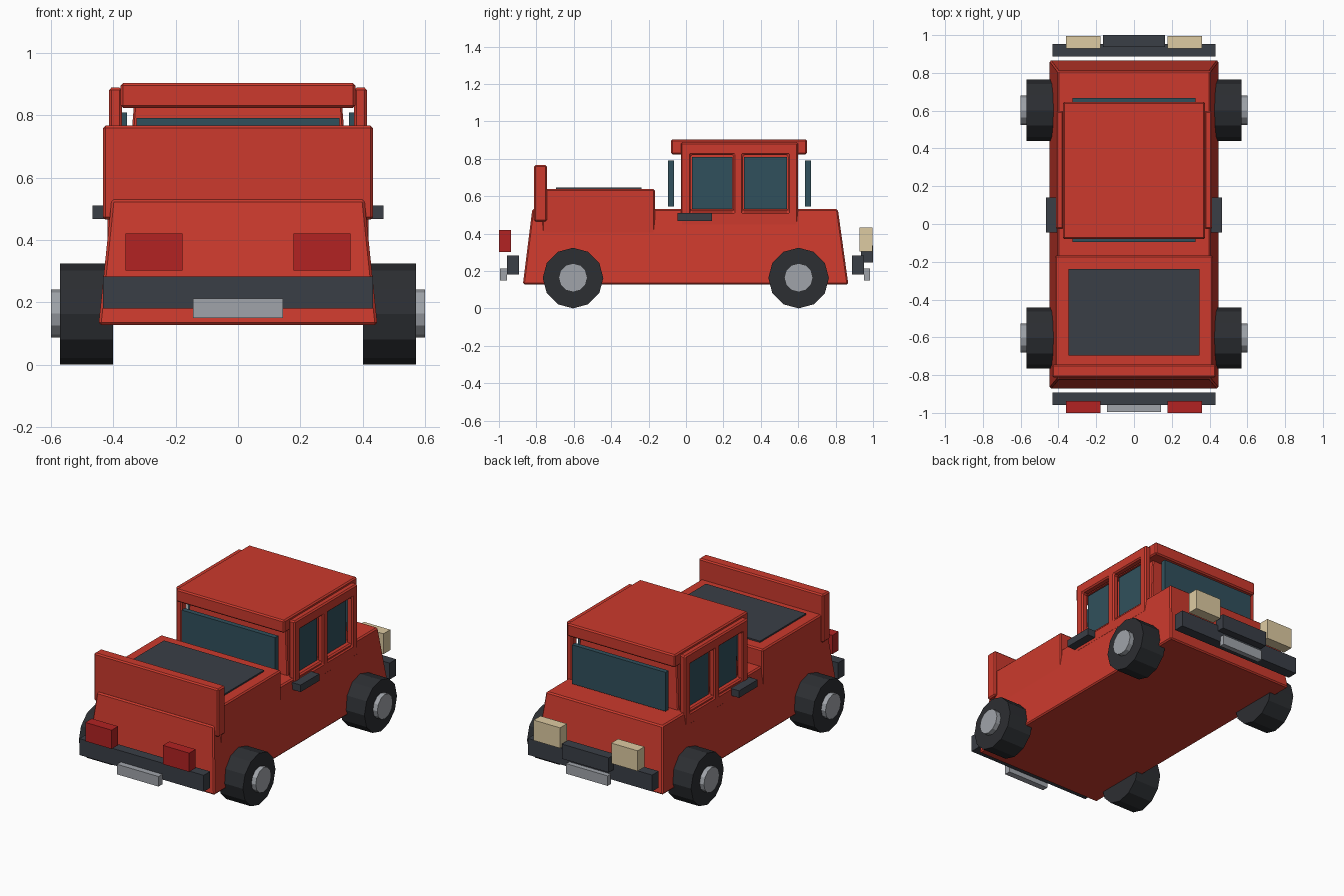
import bpy, bmesh, math
from mathutils import Vector

if "Cube" in bpy.data.objects:
    bpy.data.objects.remove(bpy.data.objects["Cube"])


def material(name, hex_code):
    m = bpy.data.materials.new(name)
    lin = [((int(hex_code[i:i + 2], 16) / 255 + 0.055) / 1.055) ** 2.4 for i in (0, 2, 4)]
    m.diffuse_color = (*lin, 1)
    m.use_nodes = True
    m.node_tree.nodes["Principled BSDF"].inputs["Base Color"].default_value = m.diffuse_color
    return m


RED = material("red_paint", "CC3A2D")
DARK = material("dark_trim", "3A3E46")
TYRE = material("tyre_rubber", "2C2E32")
GLASS = material("tinted_glass", "30505C")
METAL = material("light_metal", "A0A4AA")
LAMP = material("head_lamp", "DECBA2")
TAIL = material("tail_lamp", "B22222")


def finish(bm, name, mat, bevel=0.0):
    bmesh.ops.recalc_face_normals(bm, faces=bm.faces)
    me = bpy.data.meshes.new(name)
    bm.to_mesh(me)
    bm.free()
    ob = bpy.data.objects.new(name, me)
    bpy.context.collection.objects.link(ob)
    if mat:
        me.materials.append(mat)
    if bevel:
        add_bevel(ob, bevel)
    return ob


def add_bevel(ob, width):
    b = ob.modifiers.new("edge", 'BEVEL')
    b.width = width
    b.segments = 1
    b.limit_method = 'ANGLE'


def box(name, x, y, z, mat, bevel=0.0, top_x=None, top_y=None):
    """Box from (min, max) ranges; top_x / top_y give a tapered top."""
    bm = bmesh.new()
    bmesh.ops.create_cube(bm, size=1)
    for v in bm.verts:
        i, j, k = (int(c > 0) for c in v.co)
        xr = top_x if k and top_x else x
        yr = top_y if k and top_y else y
        v.co = Vector((xr[i], yr[j], z[k]))
    return finish(bm, name, mat, bevel)


def disc(name, x, y, z, radius, mat):
    """Twelve-sided cylinder lying along x."""
    bm = bmesh.new()
    rings = [[bm.verts.new((px, y + radius * math.sin(a * math.pi / 6),
                            z + radius * math.cos(a * math.pi / 6)))
              for a in range(12)] for px in x]
    for r in rings:
        bm.faces.new(r)
    for a in range(12):
        b = (a + 1) % 12
        bm.faces.new((rings[0][a], rings[0][b], rings[1][b], rings[1][a]))
    return finish(bm, name, mat)


def side_range(s, a, b):
    return (min(s * a, s * b), max(s * a, s * b))


# Lower body, cargo bed and upright end board
box("body", (-.447, .447), (-.872, .868), (.128, .53), RED, .008,
    top_x=(-.405, .405), top_y=(-.822, .812))
box("cargo_bed", (-.418, .418), (-.77, -.166), (.32, .638), RED, .008)
box("bed_cover", (-.348, .348), (-.695, -.238), (.62, .647), DARK)
box("end_board", (-.433, .433), (-.813, -.743), (.465, .766), RED, .008)

# Cab core, roof and the two end windows
box("cab", (-.36, .36), (-.02, .59), (.5, .84), RED, .006,
    top_x=(-.333, .333), top_y=(0, .57))
box("roof", (-.376, .376), (-.08, .647), (.823, .903), RED, .008)
box("front_window", (-.325, .325), (-.096, -.064), (.545, .79), GLASS)
box("rear_window", (-.325, .325), (.636, .667), (.545, .79), GLASS)

# Door frames with cut window openings, side glass and handles
WINDOWS = ((.025, .255), (.305, .545))
for s, side in ((-1, "left"), (1, "right")):
    frame = box(side + "_door_frame", side_range(s, .372, .414), (-.027, .598), (.44, .888), RED)
    for n, (y0, y1) in enumerate(WINDOWS):
        cutter = box(f"{side}_opening_{n}", side_range(s, .3, .5), (y0, y1), (.515, .82), None)
        cutter.hide_render = True
        cutter.hide_set(True)
        cut = frame.modifiers.new("opening", 'BOOLEAN')
        cut.operation = 'DIFFERENCE'
        cut.solver = 'EXACT'
        cut.object = cutter
        box(f"{side}_side_glass_{n}", side_range(s, .355, .374),
            (y0 + .006, y1 - .006), (.53, .808), GLASS)
    add_bevel(frame, .008)
    box(side + "_door_handle", side_range(s, .40, .467), (-.045, .14), (.467, .511), DARK)

    # Lamps at both ends
    box(side + "_tail_lamp", side_range(s, .178, .361), (-1, -.936), (.302, .42), TAIL)
    box(side + "_head_lamp", side_range(s, .178, .361), (.928, .996), (.305, .433), LAMP)

    # Wheels with hubs
    for y, end in ((-.604, "front"), (.602, "rear")):
        disc(f"{end}_{side}_wheel", side_range(s, .40, .57), y, .162, .162, TYRE)
        disc(f"{end}_{side}_hub", side_range(s, .55, .60), y, .164, .077, METAL)

# Bumpers, blank plates and grille block
box("front_bumper", (-.432, .432), (-.957, -.893), (.18, .283), DARK)
box("rear_bumper", (-.432, .432), (.888, .953), (.18, .283), DARK)
box("front_plate", (-.144, .144), (-.995, -.957), (.15, .213), METAL)
box("rear_plate", (-.144, .144), (.952, .984), (.15, .213), METAL)
box("grille", (-.163, .163), (.936, 1), (.245, .337), DARK)
